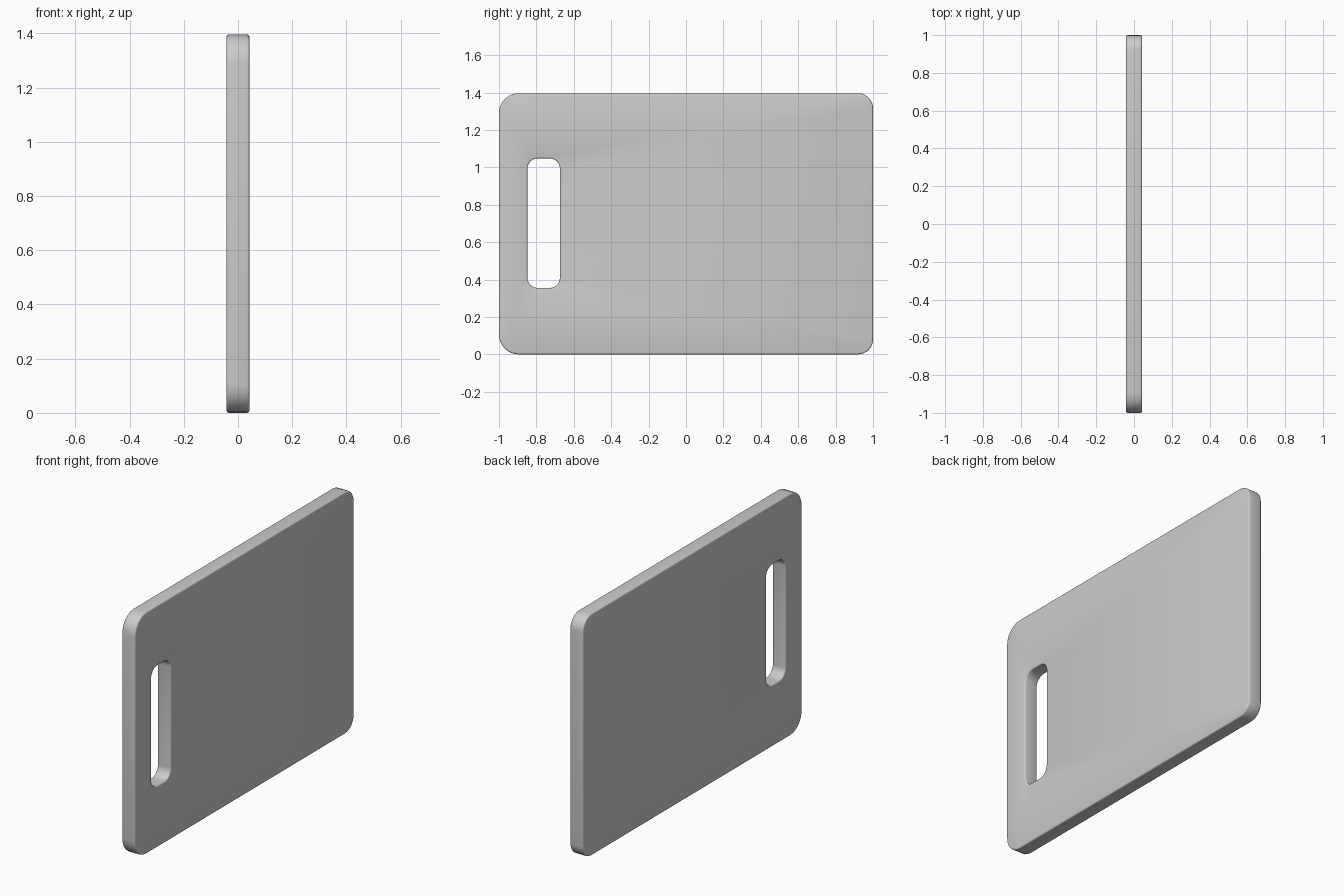
import bpy, bmesh
from math import sin, cos, pi

if "Cube" in bpy.data.objects:
    bpy.data.objects.remove(bpy.data.objects["Cube"])

HALF = 0.042    # half the board thickness
EDGE = 0.008    # small rounding along every rim
SEG = 6         # segments per corner


def rounded_loop(y0, y1, z0, z1, r_left, r_right, grow=0.0):
    """Rounded rectangle in the YZ plane, counter-clockwise from the top right."""
    corners = [(y1 - r_right, z1 - r_right, r_right, 0),
               (y0 + r_left, z1 - r_left, r_left, 1),
               (y0 + r_left, z0 + r_left, r_left, 2),
               (y1 - r_right, z0 + r_right, r_right, 3)]
    pts = []
    for cy, cz, r, quarter in corners:
        for i in range(SEG + 1):
            a = (quarter + i / SEG) * pi / 2
            pts.append((cy + (r + grow) * cos(a), cz + (r + grow) * sin(a)))
    return pts


def outline(inset):
    return rounded_loop(-1.0, 1.0, 0.0, 1.396, 0.105, 0.08, -inset)


def handle_slot(inset):
    return rounded_loop(-0.848, -0.674, 0.355, 1.048, 0.055, 0.055, inset)


# Rim profile from one face round to the other: (inset, x)
profile = []
for side in (1, -1):
    for i in range(4):
        a = pi / 2 * i / 3
        a = a if side == 1 else pi / 2 - a
        profile.append((EDGE * (1 - sin(a)), side * (HALF - EDGE + EDGE * cos(a))))

# Board: rings run round the outer rim, then back through the handle slot
bm = bmesh.new()
stations = [(outline, p) for p in profile] + [(handle_slot, p) for p in reversed(profile)]
rings = [[bm.verts.new((x, y, z)) for y, z in shape(inset)]
         for shape, (inset, x) in stations]
for k, ring in enumerate(rings):
    nxt = rings[(k + 1) % len(rings)]
    for i in range(len(ring)):
        j = (i + 1) % len(ring)
        bm.faces.new((ring[i], ring[j], nxt[j], nxt[i]))
bmesh.ops.recalc_face_normals(bm, faces=bm.faces)

mesh = bpy.data.meshes.new("cutting_board")
bm.to_mesh(mesh)
bm.free()
board = bpy.data.objects.new("cutting_board", mesh)
bpy.context.collection.objects.link(board)
bpy.context.view_layer.objects.active = board
board.select_set(True)
bpy.ops.object.shade_smooth_by_angle(angle=pi / 5)
